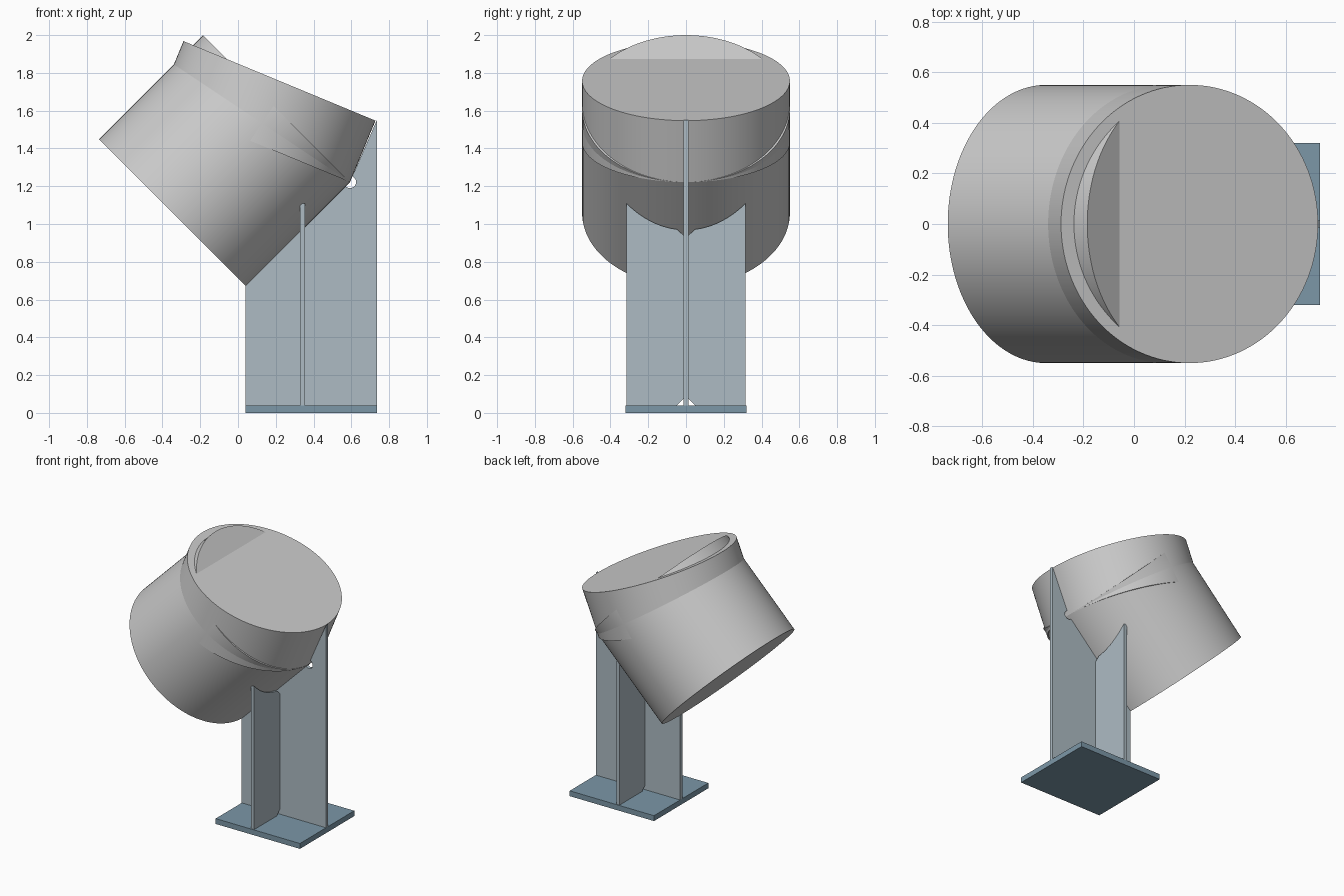
import bpy, bmesh
from math import sin, cos, radians, sqrt
from mathutils import Vector

if "Cube" in bpy.data.objects:
    bpy.data.objects.remove(bpy.data.objects["Cube"])

R = 0.55            # pipe radius
T = 0.013           # half thickness of the support plates
HEEL = Vector((0.593, 0, 1.222))   # where both pipe pieces meet on the underside


def material(name, rgb):
    m = bpy.data.materials.new(name)
    m.diffuse_color = (*rgb, 1)
    m.use_nodes = True
    m.node_tree.nodes["Principled BSDF"].inputs["Base Color"].default_value = m.diffuse_color
    return m


plate_mat = material("plate_steel", (0.42, 0.50, 0.55))
base_mat = material("base_steel", (0.20, 0.31, 0.39))


def pipe(name, start, tilt, length):
    """Capped cylinder leaning towards +x by tilt degrees."""
    axis = Vector((sin(radians(tilt)), 0, cos(radians(tilt))))
    bpy.ops.mesh.primitive_cylinder_add(vertices=128, radius=R, depth=length,
                                        location=start + axis * length / 2,
                                        rotation=(0, radians(tilt), 0))
    ob = bpy.context.object
    ob.name = name
    bpy.ops.object.shade_smooth_by_angle(angle=radians(30))
    return ob


def plate(name, outline, thickness, mat):
    """Extrude a closed 3D outline by the vector thickness."""
    bm = bmesh.new()
    face = bm.faces.new([bm.verts.new(p) for p in outline])
    ext = bmesh.ops.extrude_face_region(bm, geom=[face])
    bmesh.ops.translate(bm, vec=thickness,
                        verts=[g for g in ext["geom"] if isinstance(g, bmesh.types.BMVert)])
    bmesh.ops.recalc_face_normals(bm, faces=bm.faces)
    mesh = bpy.data.meshes.new(name)
    bm.to_mesh(mesh)
    bm.free()
    mesh.materials.append(mat)
    ob = bpy.data.objects.new(name, mesh)
    bpy.context.collection.objects.link(ob)
    return ob


# Mitred pipe elbow: two overlapping cylinders touching at the heel
lower_axis = Vector((1, 0, 1)).normalized()
lower_end = HEEL + Vector((-1, 0, 1)).normalized() * R
pipe("lower_pipe", lower_end - lower_axis * 0.78, 45, 0.78)
a = radians(22.5)
upper_start = HEEL + Vector((-cos(a), 0, sin(a))) * R
pipe("upper_pipe", upper_start, 22.5, 0.352)

# Base plate
X0, X1, Y, H = 0.04, 0.735, 0.32, 0.04
plate("base_plate", [(X0, -Y, 0), (X1, -Y, 0), (X1, Y, 0), (X0, Y, 0)],
      (0, 0, H), base_mat)

# Long web following the pipe underside, with a round relief at the heel
web = [(X0, -T, H), (X1, -T, H), (X1, -T, 1.55)]
for i in range(21):
    t = radians(67.5 - 202.5 * i / 20)
    web.append((HEEL.x + 0.032 * cos(t), -T, HEEL.z + 0.032 * sin(t)))
web.append((X0, -T, 0.67))
plate("long_web", web, (0, 2 * T, 0), plate_mat)

# Cross ribs, saddle-cut to the lower pipe, with clipped inner corners
XR, C, W = 0.328, 0.035, 0.315
for side, name in ((-1, "front_rib"), (1, "back_rib")):
    pts = [(T + C, H), (W, H)]
    for i in range(17):
        y = W + (T + C - W) * i / 16
        pts.append((y, 1.75 - sqrt(2 * (R * R - y * y)) + lower_end.z - lower_end.x - 1.41))
    pts += [(T, 0.94), (T, H + C)]
    plate(name, [(XR, side * y, z) for y, z in pts], (2 * T, 0, 0), plate_mat)
